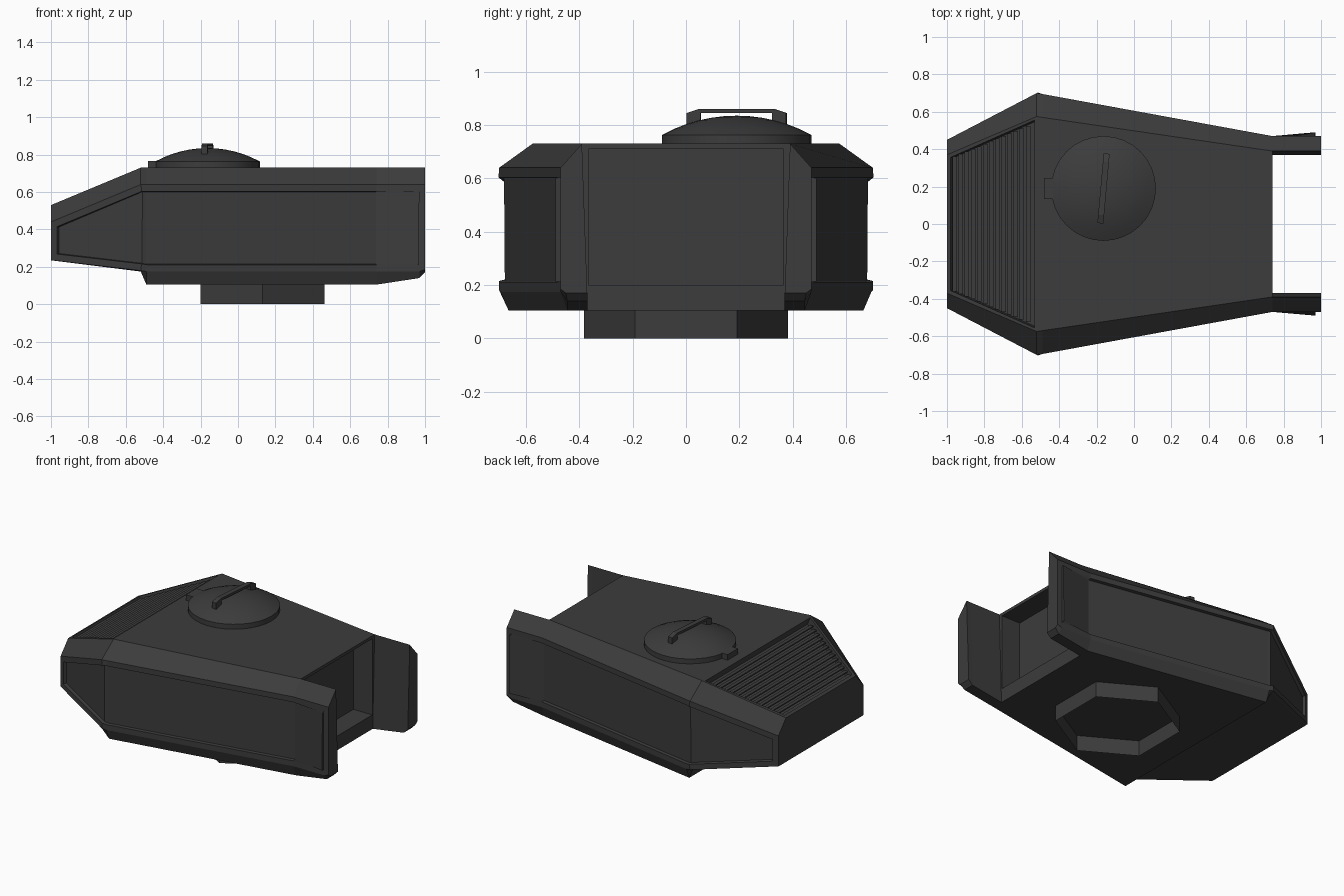
import bpy, bmesh, math
from mathutils import Matrix, Vector

if "Cube" in bpy.data.objects:
    bpy.data.objects.remove(bpy.data.objects["Cube"])

mat = bpy.data.materials.new("dark_grey")
mat.diffuse_color = (0.045, 0.045, 0.045, 1)
mat.use_nodes = True
mat.node_tree.nodes["Principled BSDF"].inputs["Base Color"].default_value = mat.diffuse_color


def finish(bm, name, recalc=True):
    if recalc:
        bmesh.ops.recalc_face_normals(bm, faces=bm.faces)
    me = bpy.data.meshes.new(name)
    bm.to_mesh(me)
    bm.free()
    me.materials.append(mat)
    ob = bpy.data.objects.new(name, me)
    bpy.context.collection.objects.link(ob)
    return ob


def box(bm, loc, size, rot=0.0):
    m = Matrix.Translation(loc) @ Matrix.Rotation(rot, 4, 'Y') @ Matrix.Diagonal((*size, 1))
    bmesh.ops.create_cube(bm, size=1, matrix=m)


# Hull: lofted stations (x, bottom inner y, bottom outer y, z bottom, side y, z low, z high, top y, z top)
STATIONS = [
    (-1.00, .30, .42, .235, .450, .236, .44, .37, .53),
    (-0.52, .50, .67, .175, .700, .180, .64, .575, .73),
    (-0.49, .50, .665, .105, .695, .175, .64, .57, .73),
    (0.74, .37, .445, .105, .470, .175, .64, .39, .73),
    (0.97, .37, .445, .140, .470, .175, .64, .39, .73),
    (1.00, .37, .450, .170, .470, .185, .64, .39, .73),
]
bm = bmesh.new()
rings = []
for x, bi, bo, zb, yo, zl, zu, yt, zt in STATIONS:
    half = [(bi, zb), (bo, zb), (yo, zl), (yo, zu), (yt, zt)]
    pts = half + [(-y, z) for y, z in reversed(half)]
    rings.append([bm.verts.new((x, y, z)) for y, z in pts])
sides = ([], [])
for i in range(5):
    a, b = rings[i], rings[i + 1]
    edges = [(j, (j + 1) % 10) for j in range(10)]
    if i >= 3:   # rear arms only: open middle, closed inner walls
        edges = [e for e in edges if e[0] not in (4, 9)] + [(4, 0), (9, 5)]
    for j, k in edges:
        f = bm.faces.new((a[j], a[k], b[k], b[j]))
        if j == 2 and k == 3:
            sides[0].append(f)
        elif j == 6 and k == 7:
            sides[1].append(f)
        elif i == 0 and j == 4:
            grille = f
bm.faces.new(rings[0])
bm.faces.new(rings[-1][:5])
bm.faces.new(rings[-1][5:])
r = rings[3]
door = bm.faces.new((r[0], r[4], r[5], r[9]))
bmesh.ops.recalc_face_normals(bm, faces=bm.faces)

# Recessed side panels
for s in sides:
    bmesh.ops.inset_region(bm, faces=s, thickness=0.036, use_even_offset=True)
    bmesh.ops.inset_region(bm, faces=s, thickness=0.003, depth=-0.02, use_even_offset=True)


def sink(face, offset):
    new = bmesh.ops.extrude_discrete_faces(bm, faces=[face])["faces"][0]
    bmesh.ops.translate(bm, verts=new.verts, vec=Vector(offset))


# Rear doorway recess
bmesh.ops.inset_individual(bm, faces=[door], thickness=0.025)
for v in door.verts:
    v.co = (0.74, math.copysign(0.365, v.co.y), 0.71 if v.co.z > 0.4 else 0.2)
sink(door, (-0.14, 0, 0))

# Sloped grille recess
bmesh.ops.inset_individual(bm, faces=[grille], thickness=0.025)
sink(grille, (0.02, 0, -0.05))
finish(bm, "hull", recalc=False)

# Grille slats
bm = bmesh.new()
N = 13
for i in range(N):
    t = (i + 0.5) / N
    x = -0.975 + 0.425 * t
    box(bm, (x, 0, 0.53 + (x + 1) * 0.4167 - 0.022), (0.024, 2 * (0.355 + 0.175 * t), 0.008))
finish(bm, "grille_slats")

# Hatch dome, spun profile
CX, CY, R, N = -0.163, 0.19, 0.28, 32
bm = bmesh.new()
prof = [(R, 0.725), (R, 0.763)]
rho = 0.58
for i in range(1, 6):
    d = R * (1 - i / 6)
    prof.append((d, 0.835 - rho + math.sqrt(rho * rho - d * d)))
prev = None
for rad, z in prof:
    ring = [bm.verts.new((CX + rad * math.cos(2 * math.pi * k / N),
                          CY + rad * math.sin(2 * math.pi * k / N), z)) for k in range(N)]
    if prev:
        for k in range(N):
            bm.faces.new((prev[k], prev[(k + 1) % N], ring[(k + 1) % N], ring[k]))
    prev = ring
top = bm.verts.new((CX, CY, 0.835))
for k in range(N):
    bm.faces.new((prev[k], prev[(k + 1) % N], top))
hatch = finish(bm, "hatch")
bpy.context.view_layer.objects.active = hatch
hatch.select_set(True)
bpy.ops.object.shade_smooth_by_angle(angle=math.radians(30))

# Hatch hinge tab
bm = bmesh.new()
box(bm, (-0.44, CY, 0.746), (0.08, 0.11, 0.042))
finish(bm, "hatch_hinge")

# Hatch handle, extruded arch profile
half = [(0.135, 0.79), (0.135, 0.845), (0.19 - 0.055, 0.845)][:2]
outline = [(-.187, .79), (-.187, .845), (-.142, .86), (.142, .86), (.187, .845), (.187, .79),
           (.135, .79), (.135, .845), (-.135, .845), (-.135, .79)]
bm = bmesh.new()
face = bm.faces.new([bm.verts.new((-0.016, y, z)) for y, z in outline])
ext = bmesh.ops.extrude_face_region(bm, geom=[face])["geom"]
bmesh.ops.translate(bm, verts=[g for g in ext if isinstance(g, bmesh.types.BMVert)], vec=(0.032, 0, 0))
bmesh.ops.transform(bm, verts=bm.verts,
                    matrix=Matrix.Translation((CX, CY, 0)) @ Matrix.Rotation(-0.09, 4, 'Z'))
finish(bm, "hatch_handle")

# Hexagonal turret collar, open tube underneath
bm = bmesh.new()
hexa = [(0.13 + 0.383 * math.sin(k * math.pi / 3), 0.383 * math.cos(k * math.pi / 3)) for k in range(6)]
low = [bm.verts.new((x, y, 0)) for x, y in hexa]
high = [bm.verts.new((x, y, 0.11)) for x, y in hexa]
for k in range(6):
    n = (k + 1) % 6
    bm.faces.new((low[k], high[k], high[n], low[n]))
finish(bm, "base_collar")
